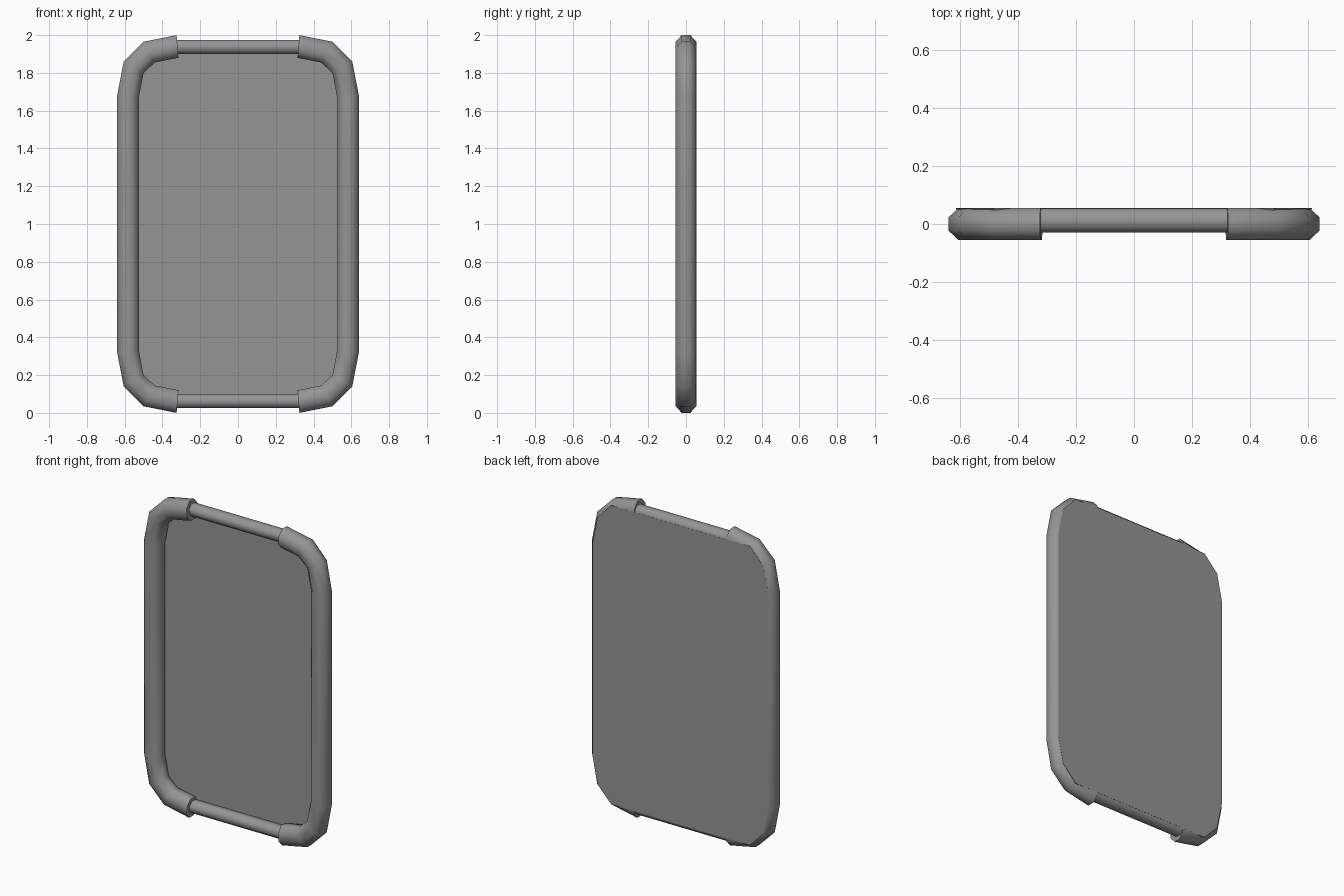
import bpy, bmesh, math
from mathutils import Vector

cube = bpy.data.objects.get("Cube")
if cube:
    bpy.data.objects.remove(cube, do_unlink=True)

grey = bpy.data.materials.new("mid grey")
grey.use_nodes = True
colour = (0.3, 0.3, 0.3, 1)
grey.diffuse_color = colour
grey.node_tree.nodes["Principled BSDF"].inputs["Base Color"].default_value = colour

MID = 1.0      # mid height
BACK = 0.055   # rear face depth


def finish(name, bm, smooth=True):
    bmesh.ops.recalc_face_normals(bm, faces=bm.faces)
    mesh = bpy.data.meshes.new(name)
    bm.to_mesh(mesh)
    bm.free()
    obj = bpy.data.objects.new(name, mesh)
    bpy.context.collection.objects.link(obj)
    mesh.materials.append(grey)
    if smooth:
        bpy.ops.object.select_all(action='DESELECT')
        obj.select_set(True)
        bpy.context.view_layer.objects.active = obj
        bpy.ops.object.shade_smooth_by_angle(angle=math.radians(50))
    return obj


def tube(name, rings, depth, y=0.0, sides=8):
    """Sweep a flat-sided section along pairs of outer and inner (x, z) points."""
    bm = bmesh.new()
    loops = []
    r = 1 / math.cos(math.pi / sides)
    for outer, inner in rings:
        o, i = Vector(outer), Vector(inner)
        centre, half = (o + i) / 2, (o - i) / 2
        loop = []
        for k in range(sides):
            a = 2 * math.pi * (k + 0.5) / sides
            p = centre + half * r * math.cos(a)
            loop.append(bm.verts.new((p.x, y + depth * r * math.sin(a), p.y)))
        loops.append(loop)
    for a, b in zip(loops, loops[1:]):
        for k in range(sides):
            n = (k + 1) % sides
            bm.faces.new((a[k], a[n], b[n], b[k]))
    bm.faces.new(loops[0])
    bm.faces.new(loops[-1])
    return finish(name, bm)


# Thick side rails that hook round the corners
corner = [((0.325, 2.0), (0.315, 1.88)), ((0.50, 1.965), (0.44, 1.855)),
          ((0.605, 1.86), (0.50, 1.80)), ((0.64, 1.68), (0.525, 1.67))]
for side, s in (("left", 1), ("right", -1)):
    top = [tuple((s * x, z) for x, z in pair) for pair in corner]
    bottom = [tuple((x, 2 * MID - z) for x, z in pair) for pair in reversed(top)]
    tube(side + "_rail", top + bottom, BACK - 0.0005)

# Thin bars between the rail ends
for name, s in (("top_bar", 1), ("bottom_bar", -1)):
    outer, inner = MID + s * 0.975, MID + s * 0.90
    tube(name, [((x, outer), (x, inner)) for x in (-0.36, 0.36)], 0.041, y=0.012)

# Flat back panel with chamfered corners
quarter = [(0.485, 0.945), (0.58, 0.845), (0.615, 0.675)]
outline = (quarter + [(x, -z) for x, z in reversed(quarter)]
           + [(-x, -z) for x, z in quarter] + [(-x, z) for x, z in reversed(quarter)])
bm = bmesh.new()
face = bm.faces.new([bm.verts.new((x, BACK, MID + z)) for x, z in outline])
front = bmesh.ops.extrude_face_region(bm, geom=[face], use_keep_orig=True)
moved = [v for v in front["geom"] if isinstance(v, bmesh.types.BMVert)]
for v in moved:
    v.co = (v.co.x * 0.97, 0.03, MID + (v.co.z - MID) * 0.99)
finish("back_panel", bm, smooth=False)
